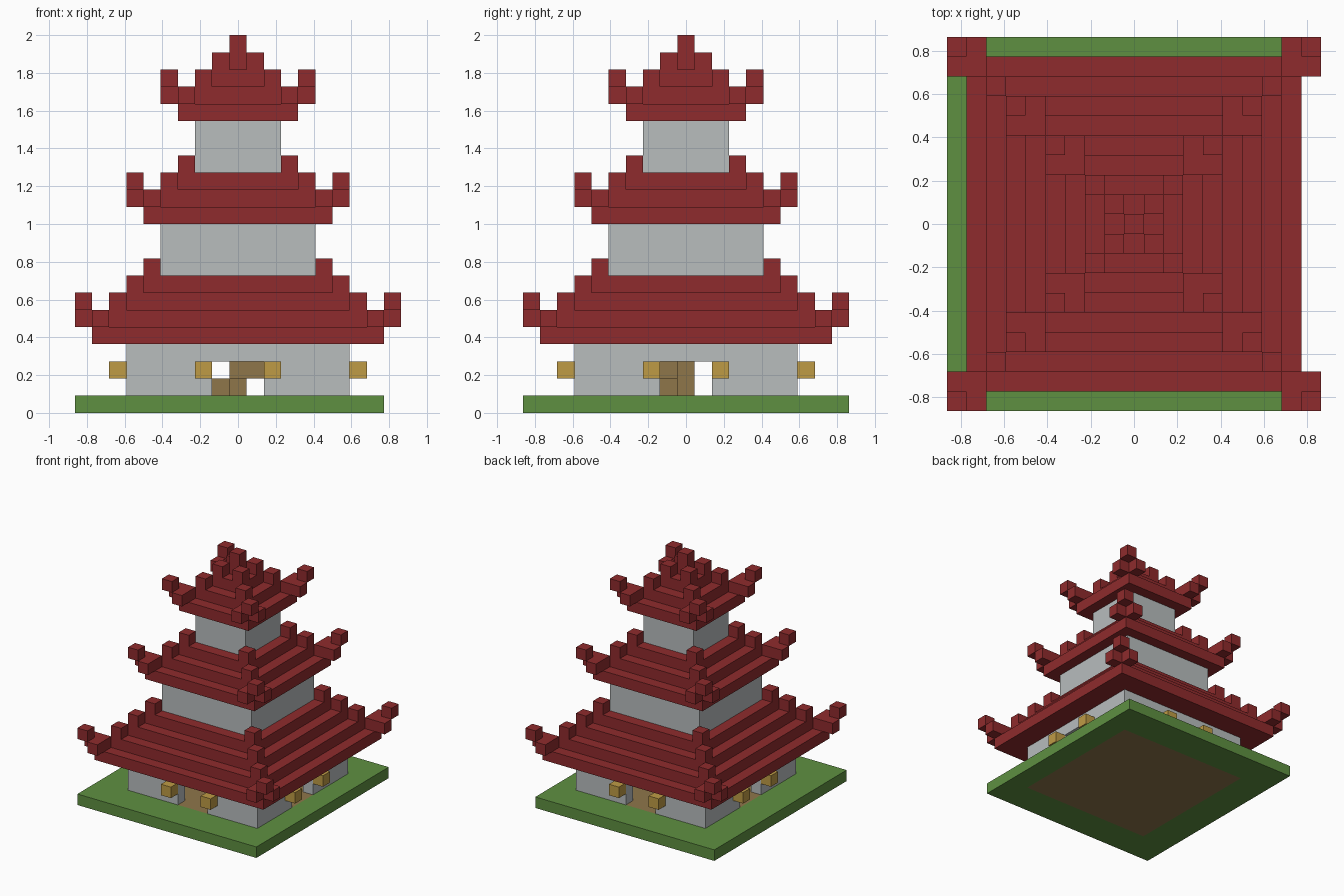
import bpy, bmesh
from mathutils import Matrix, Vector

cube = bpy.data.objects.get("Cube")
if cube:
    bpy.data.objects.remove(cube, do_unlink=True)

U = 2 / 22  # size of one block


def material(name, rgb):
    mat = bpy.data.materials.new(name)
    mat.use_nodes = True
    mat.diffuse_color = (*rgb, 1)
    mat.node_tree.nodes["Principled BSDF"].inputs["Base Color"].default_value = (*rgb, 1)
    return mat


RED = material("roof red", (0.275, 0.024, 0.026))
GREY = material("wall grey", (0.479, 0.509, 0.515))
GREEN = material("grass green", (0.113, 0.279, 0.053))
GOLD = material("lantern gold", (0.52, 0.33, 0.06))
BROWN = material("wood brown", (0.274, 0.18, 0.068))


def build(name, mat, boxes, turns=1):
    """Boxes are (low corner, high corner) in blocks, repeated by quarter turns."""
    bm = bmesh.new()
    for turn in range(turns):
        spin = Matrix.Rotation(turn * 1.5707963, 4, "Z")
        for low, high in boxes:
            low, high = Vector(low) * U, Vector(high) * U
            place = Matrix.Translation((low + high) / 2) @ Matrix.Diagonal((*(high - low), 1))
            bmesh.ops.create_cube(bm, size=1, matrix=spin @ place)
    mesh = bpy.data.meshes.new(name)
    bm.to_mesh(mesh)
    bm.free()
    mesh.materials.append(mat)
    obj = bpy.data.objects.new(name, mesh)
    bpy.context.collection.objects.link(obj)


def block(x, y, z, height=1):
    return (x - .5, y - .5, z), (x + .5, y + .5, z + height)


def slab(half, z, height=1):
    return (-half, -half, z), (half, half, z + height)


def roof(name, half, z, layers):
    # Stepped slabs shrinking by one block per layer
    build(name + "_steps", RED, [slab(half - k, z + k) for k in range(layers)])
    # Corner ridge blocks and the upturned eave tips
    c = half - .5
    ridge = [block(c - k, c - k, z + k + 1) for k in range(layers)]
    tip = [block(c + 1, c, z + 1), block(c, c + 1, z + 1), block(c + 1, c + 1, z + 2)]
    build(name + "_corners", RED, ridge + tip, turns=4)


# Ground: grass border around a wooden floor
build("grass_border", GREEN, [
    ((-9.5, -9.5, 0), (8.5, -6.5, 1)),
    ((-9.5, 6.5, 0), (8.5, 9.5, 1)),
    ((-9.5, -6.5, 0), (-6.5, 6.5, 1)),
    ((6.5, -6.5, 0), (8.5, 6.5, 1)),
])
build("floor", BROWN, [slab(6.5, 0)])

# Ground storey walls with a doorway on every side
build("ground_walls", GREY, [
    ((-6.5, -6.5, 1), (-1.5, -5.5, 4)),
    ((1.5, -6.5, 1), (5.5, -5.5, 4)),
    ((-1.5, -6.5, 3), (1.5, -5.5, 4)),
], turns=4)

# Lanterns beside each doorway
build("lanterns", GOLD, [block(side * 2, -7, 2) for side in (-1, 1)], turns=4)

# Spiral stair around a central post
build("stair_post", BROWN, [block(0, 0, 1, 3)])
build("stair_steps", BROWN, [
    block(-1, -1, 1), block(0, -1, 2), block(1, -1, 2), block(1, 0, 3), block(1, 1, 3)])

# Upper storeys
build("middle_walls", GREY, [slab(4.5, 8, 3)])
build("upper_walls", GREY, [slab(2.5, 14, 3)])

# Roofs and finial
roof("lower_roof", 8.5, 4, 4)
roof("middle_roof", 5.5, 11, 3)
roof("top_roof", 3.5, 17, 3)
build("finial", RED, [block(0, 0, 20, 2)])
